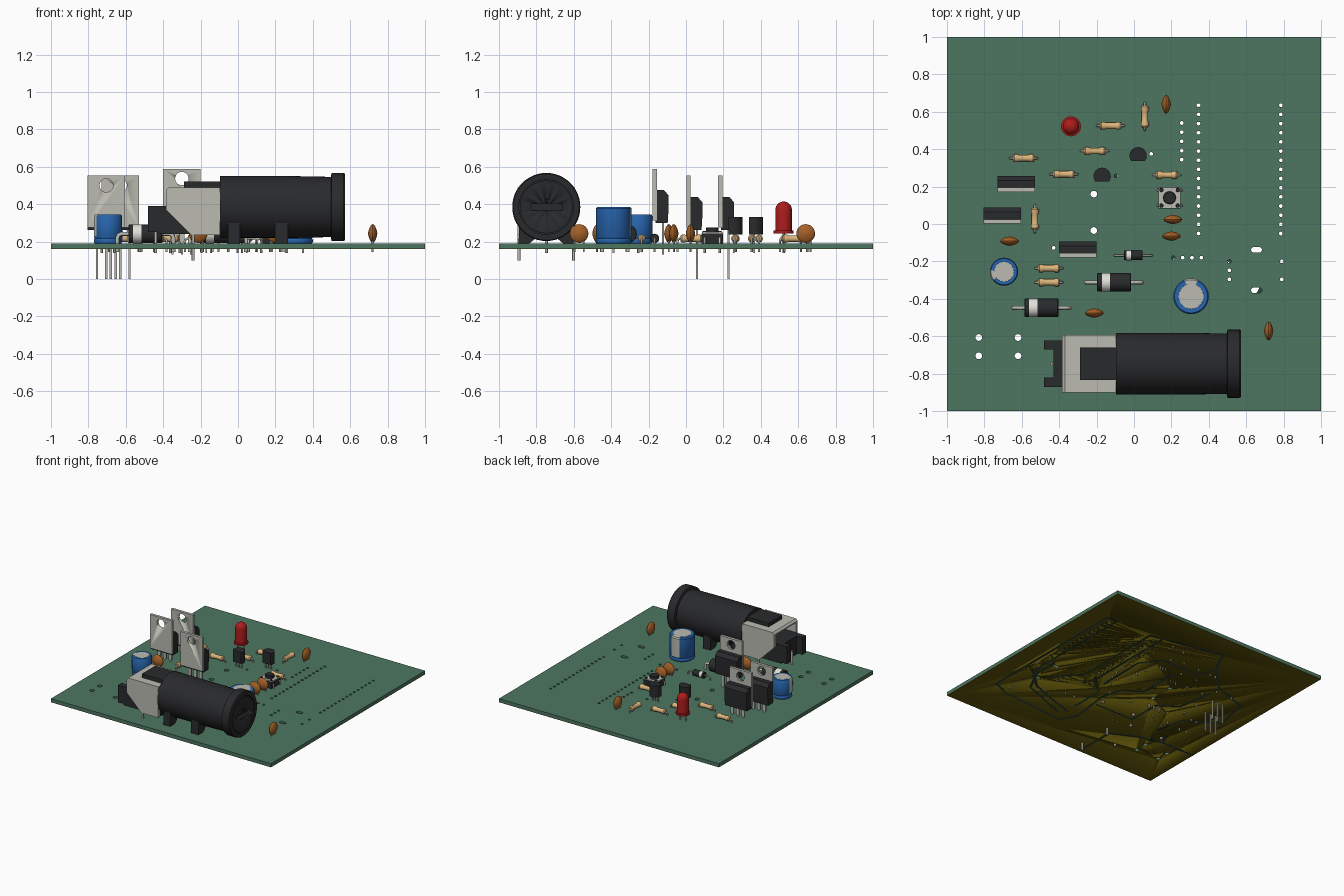
import bpy, bmesh, math
from mathutils import Vector

if "Cube" in bpy.data.objects:
    bpy.data.objects.remove(bpy.data.objects["Cube"])

COLOURS = dict(green=(0.075, 0.18, 0.12), copper=(0.13, 0.10, 0.003), black=(0.022, 0.023, 0.025),
               blue=(0.02, 0.13, 0.42), red=(0.42, 0.012, 0.012), brown=(0.38, 0.12, 0.02),
               tan=(0.72, 0.46, 0.2), metal=(0.5, 0.5, 0.45), pale=(0.75, 0.74, 0.68),
               groove=(0.02, 0.06, 0.055))
MATS = {}
for key, c in COLOURS.items():
    MATS[key] = bpy.data.materials.new(key)
    MATS[key].diffuse_color = (*c, 1)
TOP, BOT = 0.19, 0.163          # board faces


def finish(name, bm, mat):
    bmesh.ops.remove_doubles(bm, verts=bm.verts, dist=1e-5)
    bmesh.ops.recalc_face_normals(bm, faces=bm.faces)
    me = bpy.data.meshes.new(name)
    bm.to_mesh(me)
    bm.free()
    me.shade_smooth()
    me.set_sharp_from_angle(angle=math.radians(35))
    ob = bpy.data.objects.new(name, me)
    bpy.context.collection.objects.link(ob)
    me.materials.append(MATS[mat])
    return ob


def add_prism(bm, pts, axis, a, b):
    """Extrude a 2D outline along an axis from a to b."""
    def put(u, v, h):
        return {'X': (h, u, v), 'Y': (u, h, v), 'Z': (u, v, h)}[axis]
    lo = [bm.verts.new(put(u, v, a)) for u, v in pts]
    hi = [bm.verts.new(put(u, v, b)) for u, v in pts]
    bm.faces.new(lo)
    bm.faces.new(hi)
    for i in range(len(pts)):
        j = (i + 1) % len(pts)
        bm.faces.new((lo[i], lo[j], hi[j], hi[i]))


def rect(u0, u1, v0, v1):
    return [(u0, v0), (u1, v0), (u1, v1), (u0, v1)]


def disc(u, v, r, n=16, stretch=0.0):
    out = []
    for i in range(n):
        a = 2 * math.pi * (i + 0.5) / n
        out.append((u + r * math.cos(a) + math.copysign(stretch, math.cos(a)), v + r * math.sin(a)))
    return out


def prism(name, pts, axis, a, b, mat):
    bm = bmesh.new()
    add_prism(bm, pts, axis, a, b)
    return finish(name, bm, mat)


def box(name, x0, x1, y0, y1, z0, z1, mat):
    return prism(name, rect(x0, x1, y0, y1), 'Z', z0, z1, mat)


def lathe(name, prof, loc, axis, mat, n=32, a0=0.0, a1=360.0):
    """Revolve (radius, height) points about an axis through loc."""
    bm = bmesh.new()
    rings = []
    for i in range(n + 1):
        a = math.radians(a0 + (a1 - a0) * i / n)
        ring = []
        for r, h in prof:
            p, q = r * math.cos(a), r * math.sin(a)
            co = {'X': (h, p, q), 'Y': (q, h, p), 'Z': (p, q, h)}[axis]
            ring.append(bm.verts.new(Vector(co) + Vector(loc)))
        rings.append(ring)
    for s, t in zip(rings, rings[1:]):
        for k in range(len(prof) - 1):
            bm.faces.new((s[k], t[k], t[k + 1], s[k + 1]))
    return finish(name, bm, mat)


def wires(name, paths, r):
    cu = bpy.data.curves.new(name, 'CURVE')
    cu.dimensions, cu.bevel_depth, cu.bevel_resolution, cu.use_fill_caps = '3D', r, 2, True
    for path in paths:
        sp = cu.splines.new('POLY')
        sp.points.add(len(path) - 1)
        for p, co in zip(sp.points, path):
            p.co = (*co, 1)
    cu.materials.append(MATS['metal'])
    ob = bpy.data.objects.new(name, cu)
    bpy.context.collection.objects.link(ob)
    bpy.ops.object.select_all(action='DESELECT')
    ob.select_set(True)
    bpy.context.view_layer.objects.active = ob
    bpy.ops.object.convert(target='MESH')


def cut(ob, cutter_parts):
    """Subtract a list of (outline, axis, a, b) prisms."""
    bm = bmesh.new()
    for part in cutter_parts:
        add_prism(bm, *part)
    cutter = finish('cutter', bm, 'black')
    cutter.hide_render = True
    mod = ob.modifiers.new('cut', 'BOOLEAN')
    mod.object, mod.operation, mod.solver = cutter, 'DIFFERENCE', 'EXACT'
    bpy.context.view_layer.objects.active = ob
    bpy.ops.object.modifier_apply(modifier=mod.name)
    bpy.data.objects.remove(cutter)


# Board and copper layer with drilled holes
small = [(x, 0.635 - 0.049 * i) for x in (0.345, 0.785) for i in range(15)]
small += [(0.255, 0.54 - 0.049 * i) for i in range(5)] + [(0.21 + 0.05 * i, -0.18) for i in range(4)]
small += [(0.51, -0.2), (0.51, -0.248), (0.51, -0.296), (0.79, -0.2), (0.79, -0.296),
          (-0.43, -0.128), (0.092, 0.375), (-0.098, 0.257)]
big = [(-0.215, 0.16), (-0.215, -0.035)] + [(x, y) for x in (-0.83, -0.62) for y in (-0.607, -0.705)]
drills = [(disc(x, y, 0.01, 12), 'Z', 0.1, 0.3) for x, y in small]
drills += [(disc(x, y, 0.018), 'Z', 0.1, 0.3) for x, y in big]
drills += [(disc(0.655, y, 0.015, 16, 0.014), 'Z', 0.1, 0.3) for y in (-0.138, -0.355)]
cut(box('circuit_board', -1, 1, -1, 1, BOT, TOP, 'green'), drills)
cut(box('copper_layer', -1, 1, -1, 1, BOT - 0.003, BOT, 'copper'), drills)

# Isolation channels in the copper
channels = [
    [(0.83, 0.68), (0.83, -0.62), (0.7, -0.68), (0.12, -0.73), (0.05, -0.6), (0.09, -0.29)],
    [(0.83, 0.68), (0.74, 0.68), (0.74, -0.3), (0.58, -0.45), (0.4, -0.52), (0.15, -0.6)],
    [(0.70, -0.1), (0.70, -0.3), (0.6, -0.5), (0.2, -0.65)], [(0.41, 0.68), (0.41, -0.08), (0.6, -0.3)],
    [(0.30, 0.68), (0.30, -0.1), (0.16, -0.22), (0.16, -0.5)], [(0.41, 0.68), (0.2, 0.72), (-0.2, 0.8)],
    [(-0.2, 0.8), (-0.3, 0.6), (-0.25, 0.45), (0.1, 0.45), (0.21, 0.3), (0.21, -0.1)],
    [(-0.3, 0.6), (-0.5, 0.4), (-0.8, 0.3), (-0.85, 0.0), (-0.6, -0.15), (-0.55, -0.38)],
    [(-0.5, 0.3), (-0.45, 0.0), (-0.3, -0.1), (-0.3, -0.38), (0.05, -0.38)],
    [(-0.1, 0.35), (-0.1, 0.0), (0.05, -0.1), (0.1, -0.29)], [(-1, -0.5), (-0.7, -0.5), (-0.66, -0.4)],
    [(-0.3, -1), (-0.3, -0.65), (-0.5, -0.55), (-0.7, -0.5)]]
bm = bmesh.new()
for path in channels:
    for p, q in zip(path, path[1:]):
        p, q = Vector(p), Vector(q)
        d = (q - p).normalized() * 0.008
        s = Vector((-d.y, d.x))
        add_prism(bm, [p + s, q + s, q - s, p - s], 'Z', BOT - 0.0038, BOT - 0.002)
finish('copper_channels', bm, 'groove')

# Large power socket: barrel, metal frame, rear contact block, feet
cy, cz = -0.747, 0.385
barrel = lathe('socket_barrel', [(0, -0.095), (0.165, -0.095), (0.165, 0.3), (0.161, 0.496), (0.182, 0.5),
               (0.182, 0.565), (0.177, 0.572), (0.146, 0.572), (0.146, 0.56), (0.141, 0.56),
               (0.141, 0.572), (0, 0.572)], (0, cy, cz), 'X', 'black', 48)
cut(barrel, [(rect(cy - 0.083, cy + 0.083, cz - 0.018, cz + 0.018), 'X', 0.545, 0.7)])
for x0, x1 in ((-0.053, 0.01), (0.198, 0.267)):
    for s in (-1, 1):
        prism('socket_foot', [(cy + s * u, v) for u, v in ((0.148, TOP), (0.145, 0.30), (0.04, 0.26), (0.06, 0.215),
              (0.09, TOP))], 'X', x0, x1, 'black')
frame = prism('socket_frame', [(-0.385, 0.37), (-0.25, 0.235), (-0.095, 0.235), (-0.095, 0.49),
              (-0.37, 0.49), (-0.385, 0.475)], 'Y', cy - 0.153, cy + 0.153, 'metal')
cut(frame, [(rect(cy - 0.128, cy + 0.128, 0.2, 0.465), 'X', -0.5, 0.0)])
box('socket_top_block', -0.29, -0.09, cy - 0.088, cy + 0.088, 0.38, 0.52, 'black')
box('socket_inner_block', -0.43, -0.09, cy - 0.125, cy + 0.125, 0.24, 0.39, 'black')
for s in (-1, 1):
    prism('socket_rear_arm', rect(*sorted((cy + s * 0.075, cy + s * 0.125)), 0.25, 0.39), 'X', -0.482, -0.43, 'black')
wires('socket_pins', [[(-0.24, cy + s * 0.146, 0.26), (-0.24, cy + s * 0.146, 0.1)] for s in (-1, 1)]
      + [[(-0.44, cy, 0.3), (-0.44, cy, 0.14)]], 0.008)

# Electrolytic capacitors
for x, y, r, h, a in ((-0.695, -0.255, 0.075, 0.345, 195), (0.305, -0.387, 0.095, 0.385, 90)):
    lathe('electrolytic_can', [(0, TOP), (r * 0.95, TOP), (r, 0.197), (r, 0.21), (r * 0.95, 0.217), (r, 0.224),
          (r, h - 0.008), (r * 0.93, h), (r * 0.7, h), (r * 0.7, h - 0.004), (0, h - 0.004)], (x, y, 0), 'Z', 'blue', 40)
    lathe('can_top', [(r * 0.72, h - 0.003), (r * 0.7, h + 0.001), (0, h + 0.001)], (x, y, 0), 'Z', 'metal')
    lathe('can_stripe', [(r + 0.001, 0.226), (r + 0.001, h - 0.008), (r * 0.93, h + 0.001), (r * 0.7, h + 0.001)],
          (x, y, 0), 'Z', 'metal', 8, a - 22, a + 22)
    wires('can_leads', [[(x + s * r * 0.45, y, 0.2), (x + s * r * 0.45, y, 0.14)] for s in (-1, 1)], 0.006)

# Three upright power transistors: metal tab, moulded body, legs
for x, y, dz, low in ((-0.63, 0.172, 0, 0.0), (-0.704, 0.003, 0, 0.0), (-0.3, -0.178, 0.037, 0.13)):
    tab = prism('transistor_tab', rect(x - 0.1, x + 0.1, 0.275 + dz, 0.552 + dz), 'Y', y, y + 0.022, 'metal')
    cut(tab, [(disc(x, 0.5 + dz, 0.036, 24), 'Y', y - 0.1, y + 0.1)])
    prism('transistor_body', [(y + 0.014, 0.262 + dz), (y + 0.08, 0.262 + dz), (y + 0.085, 0.34 + dz),
          (y + 0.085, 0.41 + dz), (y + 0.06, 0.438 + dz), (y + 0.014, 0.438 + dz)], 'X', x - 0.1, x + 0.1, 'black')
    for i in (-1, 0, 1):
        lx, ly = x + i * 0.05, y + 0.055
        prism('transistor_leg', [(lx - 0.013, 0.27 + dz), (lx - 0.013, 0.205), (lx - 0.006, 0.19), (lx - 0.006, low),
              (lx + 0.006, low), (lx + 0.006, 0.19), (lx + 0.013, 0.205), (lx + 0.013, 0.27 + dz)],
              'Y', ly - 0.005, ly + 0.005, 'metal')

# Small half-round transistors
for x, y in ((0.022, 0.365), (-0.17, 0.255)):
    arc = [(x + 0.046 * math.cos(math.radians(a)), y + 0.046 * math.sin(math.radians(a))) for a in range(-36, 217, 12)]
    prism('small_transistor', arc, 'Z', 0.238, 0.332, 'black')
    wires('small_transistor_legs', [[(x + i * 0.025, y, 0.25), (x + i * 0.025, y, 0.14)] for i in (-1, 0, 1)], 0.005)

# Indicator light
dome = [(0.044 * math.cos(math.radians(a)), 0.37 + 0.044 * math.sin(math.radians(a))) for a in range(0, 91, 10)]
lx, ly = -0.337, 0.522
lathe('indicator_lamp', [(0, 0.243), (0.053, 0.243), (0.053, 0.258), (0.044, 0.26)] + dome, (lx, ly, 0), 'Z', 'red')
wires('lamp_legs', [[(lx + s * 0.025, ly, 0.25), (lx + s * 0.025, ly, 0.14)] for s in (-1, 1)], 0.006)


def axial_leads(name, x, y, z, half, r, axis):
    b = r * 2
    prof = [(-half, 0.145), (-half, z - b), (-half + 0.3 * b, z - 0.3 * b), (-half + b, z)]
    prof += [(-u, v) for u, v in reversed(prof)]
    wires(name, [[(x + u, y, v) if axis == 'X' else (x, y + u, v) for u, v in prof]], r)


# Resistors
bone = [(0, -0.058), (0.014, -0.058), (0.021, -0.05), (0.021, -0.034), (0.017, -0.024)]
bone += [(r, -h) for r, h in reversed(bone)]
for x, y, axis in ((-0.125, 0.525, 'X'), (-0.21, 0.39, 'X'), (-0.59, 0.352, 'X'), (-0.375, 0.266, 'X'),
                   (0.175, 0.262, 'X'), (-0.455, -0.237, 'X'), (-0.455, -0.312, 'X'),
                   (0.058, 0.575, 'Y'), (-0.53, 0.028, 'Y')):
    lathe('resistor', bone, (x, y, 0.216), axis, 'tan', 20)
    axial_leads('resistor_leads', x, y, 0.216, 0.073, 0.006, axis)

# Diodes with pale cathode bands
for x, y, half, r, band, reach in ((-0.495, -0.448, 0.09, 0.049, 0.022, 0.15), (-0.107, -0.312, 0.09, 0.049, 0.022, 0.15),
                                   (-0.004, -0.168, 0.05, 0.025, 0.011, 0.1)):
    z = TOP + r + 0.002
    lathe('diode', [(0, -half), (r - 0.003, -half), (r, -half + 0.003), (r, half - 0.003), (r - 0.003, half), (0, half)],
          (x, y, z), 'X', 'black')
    lathe('diode_band', [(r + 0.001, -band), (r + 0.001, band)], (x - half * 0.48, y, z), 'X', 'pale')
    axial_leads('diode_leads', x, y, z, reach, r * 0.22, 'X')

# Ceramic disc capacitors
lens = [(0.05 * math.sin(math.radians(a)), -0.025 * math.cos(math.radians(a)) * (1 - 0.25 * math.sin(math.radians(a))))
        for a in range(0, 181, 15)]
for x, y, axis in ((0.172, 0.64, 'X'), (0.72, -0.572, 'X'), (0.208, 0.024, 'Y'), (0.2, -0.065, 'Y'),
                   (-0.665, -0.092, 'Y'), (-0.213, -0.476, 'Y')):
    lathe('ceramic_disc', lens, (x, y, 0.243), axis, 'brown', 28)
    wires('ceramic_legs', [[(x + (s * 0.025 if axis == 'Y' else 0), y + (s * 0.025 if axis == 'X' else 0), z)
          for z in (0.22, 0.145)] for s in (-1, 1)], 0.005)

# Push button
bx, by = 0.19, 0.14
box('button_base', bx - 0.058, bx + 0.058, by - 0.058, by + 0.058, TOP, 0.243, 'black')
box('button_plate', bx - 0.058, bx + 0.058, by - 0.054, by + 0.054, 0.243, 0.25, 'metal')
lathe('button_cap', [(0.034, 0.25), (0.034, 0.272), (0.031, 0.275), (0, 0.275)], (bx, by, 0), 'Z', 'black')
for sx in (-1, 1):
    for sy in (-1, 1):
        lathe('button_rivet', [(0.011, 0.25), (0.009, 0.256), (0, 0.256)], (bx + sx * 0.044, by + sy * 0.042, 0), 'Z', 'black', 14)
        wires('button_leg', [[(bx + sx * 0.05, by + sy * 0.04, 0.22), (bx + sx * 0.066, by + sy * 0.04, 0.22),
              (bx + sx * 0.066, by + sy * 0.04, 0.14)]], 0.006)

for m in bpy.data.materials:
    if m.users and not m.is_grease_pencil:
        m.use_nodes = True
        m.node_tree.nodes["Principled BSDF"].inputs["Base Color"].default_value = m.diffuse_color
